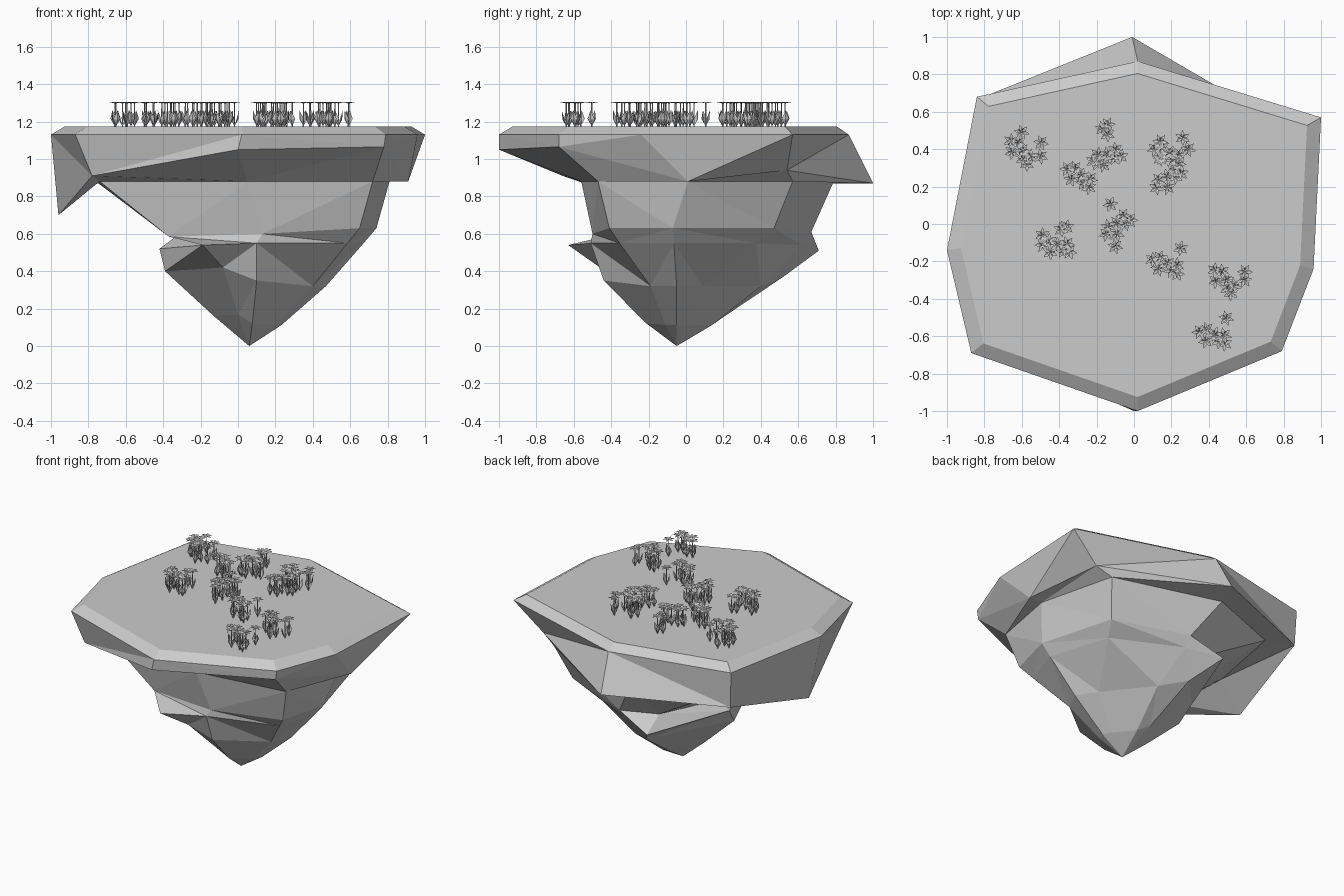
import bpy, bmesh, math, random
from mathutils import Vector, Matrix

if "Cube" in bpy.data.objects:
    bpy.data.objects.remove(bpy.data.objects["Cube"])

random.seed(4)

def finish(bm, name):
    me = bpy.data.meshes.new(name)
    bm.to_mesh(me)
    bm.free()
    ob = bpy.data.objects.new(name, me)
    bpy.context.collection.objects.link(ob)
    return ob

# ---- floating rock: eight-sided rings, ordered F, FR, R, BR, B, BL, L, FL ----
rim = [(.02, -1), (.79, -.68), (.96, -.24), (1, .57), (.02, .87), (-.84, .68), (-1, -.14), (-.87, -.69)]
lip = [(.0, -1, 1.05), (.78, -.68, 1.065), (.91, .01, .88), (.78, .54, .94),
       (-.01, 1, .87), (-.83, .67, .87), (-.96, -.05, .70), (-.78, -.66, .91)]
under = [(.05, -.56), (.72, -.47), (.81, .01), (.67, .57), (-.1, .79), (-.65, .58), (-.76, 0), (-.74, -.45)]
waist = [(.13, -.5, .6), (.65, -.41, .63), (.74, -.07, .63), (.59, .47, .63),
         (.07, .67, .61), (-.17, .55, .6), (-.34, .1, .58), (-.37, -.44, .585)]
ledge = [(.1, -.51, .55), (.585, -.355, .55), (.672, -.065, .55), (.537, .375, .55),
         (.07, .62, .54), (-.18, .71, .51), (-.42, .1, .52), (-.19, -.63, .54)]
low = [(.1, -.44, .35), (.40, -.19, .32), (.47, -.05, .32), (.38, .09, .32),
       (.13, .40, .32), (-.04, .52, .37), (-.39, .0, .40), (-.08, -.46, .42)]
tip = Vector((.06, -.05, 0))

def at(ring, z):
    return [(x, y, z) for x, y in ring]

top = [(x * .925, y * .925, 1.175) for x, y in rim]
point = []
for p in low:
    q = tip.lerp(Vector(p), .42)
    q.z = p[2] * (.35 if p[0] > 0 else .4)
    point.append(q)
rings = [top, at(rim, 1.13), lip, at(under, .88), waist, ledge, low, point]

bm = bmesh.new()
vr = [[bm.verts.new(p) for p in r] for r in rings]
bm.faces.new(vr[0])
for n, (a, b) in enumerate(zip(vr, vr[1:])):
    for i in range(8):
        j = (i + 1) % 8
        if n == 1 and i == 7:      # front-left side is creased from lip to rim
            bm.faces.new((a[i], b[i], a[j]))
            bm.faces.new((b[i], b[j], a[j]))
        else:
            bm.faces.new((a[i], b[i], b[j], a[j]))
v = bm.verts.new(tip)
for i in range(8):
    bm.faces.new((vr[-1][i], v, vr[-1][(i + 1) % 8]))
bmesh.ops.triangulate(bm, faces=[f for f in bm.faces if len(f.verts) == 4])
bmesh.ops.recalc_face_normals(bm, faces=bm.faces)
finish(bm, "floating_rock")

# ---- flowers ----
def blade(bm, m, pts):
    """Folded pointed leaf: base, two sides, raised middle, end."""
    a, l, c, r, e = [bm.verts.new(m @ Vector(p)) for p in pts]
    for f in ((a, r, c), (a, c, l), (r, e, c), (c, e, l)):
        bm.faces.new(f)

def flower(bm, x, y):
    base = Matrix.Translation((x, y, 1.175)) @ Matrix.Rotation(random.uniform(0, 6.28), 4, 'Z')
    # stem
    bmesh.ops.create_cone(bm, segments=4, radius1=.004, radius2=.003, depth=.125,
                          matrix=base @ Matrix.Translation((0, 0, .0625)))
    # upright leaves
    for k in range(2):
        m = base @ Matrix.Rotation(k * 2.6, 4, 'Z')
        blade(bm, m, [(0, 0, 0), (.012, .020, .04), (.020, 0, .035), (.012, -.020, .04), (.024, 0, .085)])
    # flat star of petals
    for k in range(6):
        m = base @ Matrix.Rotation(k * math.pi / 3, 4, 'Z')
        blade(bm, m, [(0, 0, .122), (.022, .010, .130), (.022, 0, .127), (.022, -.010, .130), (.043, 0, .126)])

# one clump pattern, turned for each clump (x, y, angle in degrees)
pattern = [(-.08, .01), (-.04, .02), (-.05, -.04), (0, -.01), (.02, -.05), (.05, -.02), (.05, -.065), (.07, .07)]
clumps = [(-.59, .40, -25), (-.15, .38, 40), (-.28, .27, -10), (.19, .39, 0), (.17, .26, 60),
          (-.41, -.10, 15), (-.10, .01, 60), (.18, -.20, 0), (.50, -.29, -25), (.43, -.58, 5)]
bm = bmesh.new()
for cx, cy, deg in clumps:
    rot = Matrix.Rotation(math.radians(deg), 2)
    for p in pattern:
        q = rot @ Vector(p)
        flower(bm, cx + q.x, cy + q.y)
# stray blooms beside the clumps
for x, y in [(-.14, .53), (-.17, .51), (-.6, .49), (-.5, .36), (-.49, -.06), (-.39, -.03),
             (-.10, -.12), (.14, .44), (.29, .40), (.59, -.30)]:
    flower(bm, x, y)
finish(bm, "flower_clumps")
